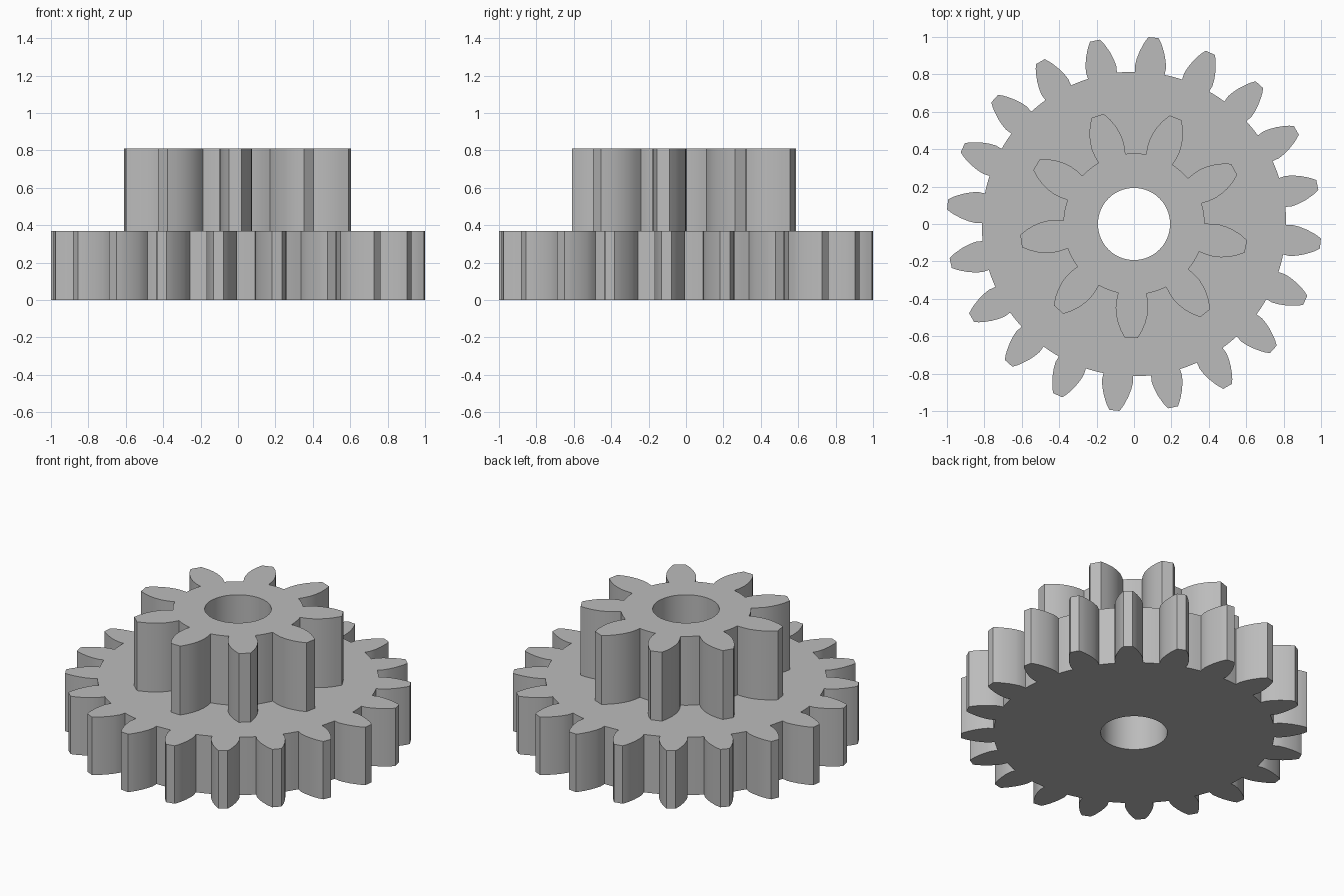
import bpy, bmesh
from math import sin, cos, pi, radians, hypot, atan2

cube = bpy.data.objects.get("Cube")
if cube:
    bpy.data.objects.remove(cube)

# Single grey material
GREY = (0.5, 0.5, 0.5, 1)
mat = bpy.data.materials.new("plain grey")
mat.use_nodes = True
mat.diffuse_color = GREY
mat.node_tree.nodes["Principled BSDF"].inputs["Base Color"].default_value = GREY

BORE = 0.193


def gear_outline(teeth, phase, flank):
    """Closed outline; flank lists (radius, half width) from root to tip."""
    pitch = 2 * pi / teeth
    r0, w0 = flank[0]
    root, root_angle = hypot(r0, w0), atan2(w0, r0)
    side = [(r, -w) for r, w in flank]
    tooth = side + [(r, -t) for r, t in reversed(side)]
    # arc along the valley to the next tooth
    gap = pitch - 2 * root_angle
    for k in range(1, 4):
        a = root_angle + gap * k / 4
        tooth.append((root * cos(a), root * sin(a)))
    points = []
    for i in range(teeth):
        c, s = cos(phase + i * pitch), sin(phase + i * pitch)
        points += [(r * c - t * s, r * s + t * c) for r, t in tooth]
    return points


def circle(radius, count=64):
    return [(radius * cos(2 * pi * i / count), radius * sin(2 * pi * i / count))
            for i in range(count)]


def extruded_part(name, loops, bottom, top, open_bottom=False):
    """Fill nested loops, extrude them and return a clean mesh object."""
    curve = bpy.data.curves.new(name + " profile", "CURVE")
    curve.dimensions = "2D"
    curve.fill_mode = "BOTH"
    curve.extrude = (top - bottom) / 2
    for loop in loops:
        spline = curve.splines.new("POLY")
        spline.points.add(len(loop) - 1)
        for p, (x, y) in zip(spline.points, loop):
            p.co = (x, y, 0, 1)
        spline.use_cyclic_u = True
    temp = bpy.data.objects.new(name + " profile", curve)
    bpy.context.scene.collection.objects.link(temp)
    graph = bpy.context.evaluated_depsgraph_get()
    mesh = bpy.data.meshes.new_from_object(temp.evaluated_get(graph))
    bpy.data.objects.remove(temp)
    bpy.data.curves.remove(curve)

    bm = bmesh.new()
    bm.from_mesh(mesh)
    bmesh.ops.remove_doubles(bm, verts=bm.verts, dist=0.0005)
    bmesh.ops.translate(bm, verts=bm.verts, vec=(0, 0, (top + bottom) / 2))
    bmesh.ops.recalc_face_normals(bm, faces=bm.faces)
    if open_bottom:
        hidden = [f for f in bm.faces if f.normal.z < -0.9]
        bmesh.ops.delete(bm, geom=hidden, context="FACES")
    bm.to_mesh(mesh)
    bm.free()

    mesh.name = name
    mesh.materials.clear()
    mesh.materials.append(mat)
    obj = bpy.data.objects.new(name, mesh)
    bpy.context.scene.collection.objects.link(obj)
    bpy.ops.object.select_all(action="DESELECT")
    obj.select_set(True)
    bpy.context.view_layer.objects.active = obj
    bpy.ops.object.shade_smooth_by_angle(angle=radians(25))
    return obj


# Wide lower gear with twenty teeth
large_flank = [(0.81, 0.079), (0.845, 0.083), (0.88, 0.078), (0.92, 0.067),
               (0.96, 0.051), (0.98, 0.041), (1.002, 0.027)]
extruded_part("large_gear",
              [gear_outline(20, radians(12), large_flank), circle(BORE)],
              0, 0.37)

# Narrow upper gear with nine teeth
small_flank = [(0.37, 0.076), (0.41, 0.084), (0.45, 0.087), (0.49, 0.083),
               (0.53, 0.073), (0.57, 0.057), (0.61, 0.034)]
extruded_part("small_gear",
              [gear_outline(9, radians(-91.4), small_flank), circle(BORE)],
              0.37, 0.81, open_bottom=True)
